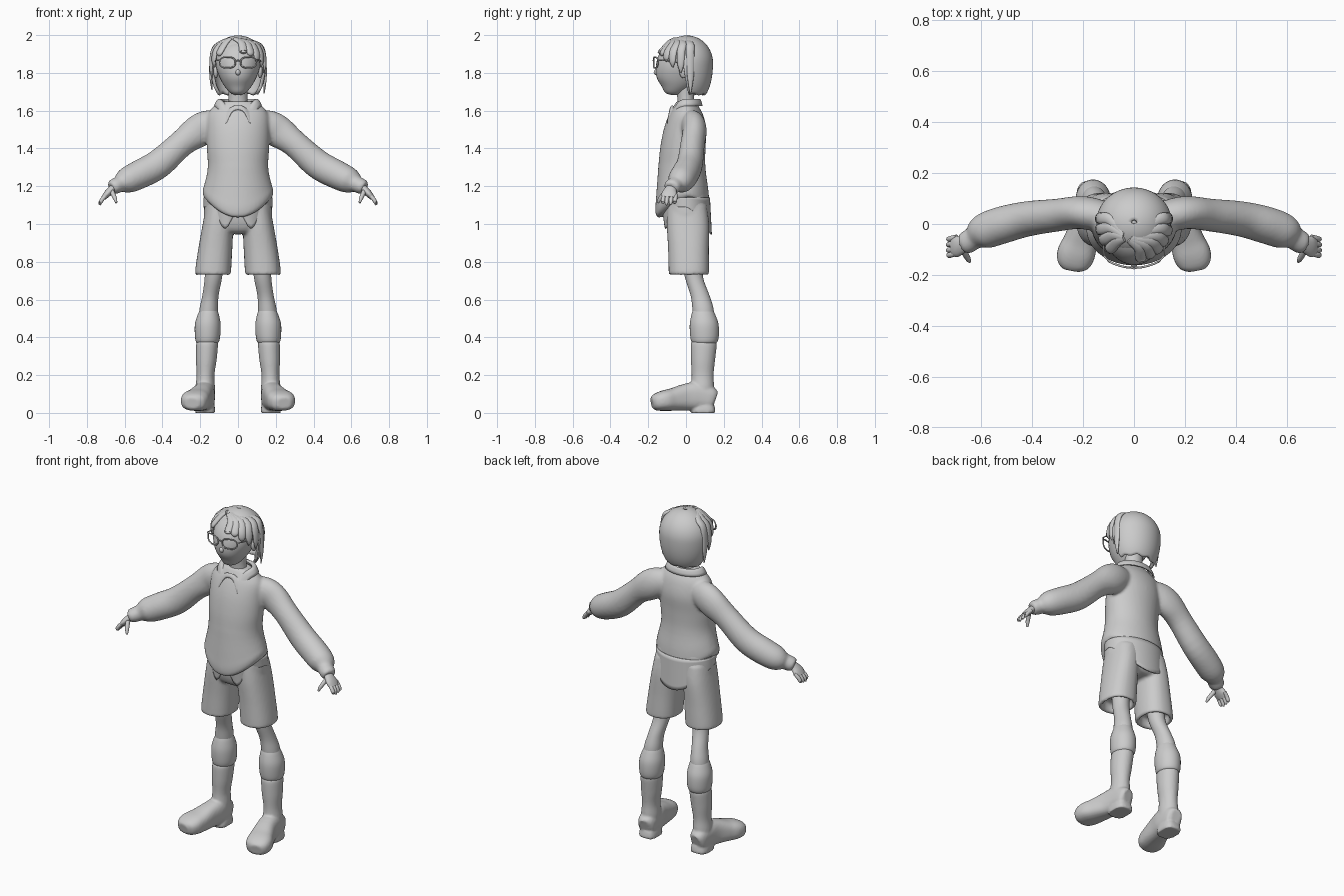
import bpy, bmesh
from math import sin, cos, pi, radians, exp, degrees, copysign
from mathutils import Vector

X, Y, Z = Vector((1, 0, 0)), Vector((0, 1, 0)), Vector((0, 0, 1))


def surface(f, nu=32, nv=16, cap=True):
    """Tube-like grid: f(angle, 0..1) gives each point."""
    verts = [Vector(f(2 * pi * i / nu, j / nv)) for j in range(nv + 1) for i in range(nu)]
    faces = [(j * nu + i, j * nu + (i + 1) % nu, (j + 1) * nu + (i + 1) % nu, (j + 1) * nu + i)
             for j in range(nv) for i in range(nu)]
    if cap:
        faces += [tuple(range(nu)), tuple(range(nv * nu, (nv + 1) * nu))]
    return verts, faces


def loft(rings, up=X, axis=None, n=32, steps=4, power=2):
    """Smooth skin through oval rings (x, y, z, radius along up, other radius)."""
    last = len(rings) - 1

    def spline(s):
        i = min(int(s), last - 1)
        t = s - i
        p = [rings[max(0, min(last, i + k))] for k in (-1, 0, 1, 2)]
        return [0.5 * (2 * b + (c - a) * t + (2 * a - 5 * b + 4 * c - d) * t * t
                       + (3 * b - a - 3 * c + d) * t ** 3) for a, b, c, d in zip(*p)]

    def f(a, v):
        s = v * last
        r = spline(s)
        t = axis or (Vector(spline(min(last, s + .1))[:3]) - Vector(spline(max(0, s - .1))[:3])).normalized()
        u = (up - t * up.dot(t)).normalized()
        c, q = [copysign(abs(k) ** (2 / power), k) for k in (cos(a), sin(a))]
        return Vector(r[:3]) + u * r[3] * c + t.cross(u) * r[4] * q
    return surface(f, n, last * steps)


def flip(piece):
    return [Vector((-v.x, v.y, v.z)) for v in piece[0]], piece[1]


def make(name, pieces, voxel=0, mirror=False, thick=0, smooth=3):
    bm = bmesh.new()
    for verts, faces in pieces:
        vs = [bm.verts.new(v) for v in verts]
        for fc in faces:
            bm.faces.new([vs[i] for i in fc])
    bmesh.ops.recalc_face_normals(bm, faces=bm.faces)
    me = bpy.data.meshes.new(name)
    bm.to_mesh(me)
    bm.free()
    ob = bpy.data.objects.new(name, me)
    bpy.context.collection.objects.link(ob)
    bpy.context.view_layer.objects.active = ob
    ob.select_set(True)
    bpy.ops.object.shade_smooth_by_angle(angle=radians(60))
    ob.select_set(False)
    if thick:
        m = ob.modifiers.new("Thickness", 'SOLIDIFY')
        m.thickness, m.offset = thick, 0
    if voxel:
        m = ob.modifiers.new("Fuse", 'REMESH')
        m.mode, m.voxel_size, m.use_smooth_shade = 'VOXEL', voxel, True
        m = ob.modifiers.new("Relax", 'SMOOTH')
        m.factor, m.iterations = .5, smooth
    if mirror:
        ob.modifiers.new("Mirror", 'MIRROR')
    return ob


def wire(name, pts, r, closed=False, mirror=False):
    cu = bpy.data.curves.new(name, 'CURVE')
    cu.dimensions, cu.bevel_depth, cu.bevel_resolution = '3D', r, 2
    sp = cu.splines.new('POLY')
    sp.points.add(len(pts) - 1)
    for p, q in zip(sp.points, pts):
        p.co = (*q, 1)
    sp.use_cyclic_u, sp.use_smooth = closed, True
    ob = bpy.data.objects.new(name, cu)
    bpy.context.collection.objects.link(ob)
    if mirror:
        ob.modifiers.new("Mirror", 'MIRROR')


def ball(c, r):
    return surface(lambda a, v: (c[0] + r[0] * cos(a) * sin(.05 + 3.04 * v),
                                 c[1] + r[1] * sin(a) * sin(.05 + 3.04 * v),
                                 c[2] + r[2] * cos(.05 + 3.04 * v)), 16, 10)


# Sweater: torso with dipping hem, sleeves and cuffs fused together
torso = loft([(0, 0, 1.65, .08, .05), (0, 0, 1.63, .12, .062), (0, 0, 1.58, .16, .09), (0, -.005, 1.5, .168, .113),
              (0, -.017, 1.4, .165, .12), (0, -.022, 1.3, .16, .125), (0, -.02, 1.22, .178, .138),
              (0, -.02, 1.18, .187, .142), (0, -.015, 1.155, .182, .135), (0, -.01, 1.16, .15, .1)], axis=-Z, n=48)
for v in torso[0]:
    w = max(0, min(1, (1.3 - v.z) / .13))
    k = max(0, 1 - (v.x / .19) ** 2)
    v.z -= w * k * (.12 if v.y < 0 else .06)
sleeve = loft([(.08, .02, 1.53, .055, .07), (.16, .038, 1.517, .064, .085), (.22, .045, 1.485, .064, .085),
               (.3, .035, 1.425, .064, .071), (.42, .02, 1.318, .069, .077), (.52, -.005, 1.263, .073, .076),
               (.59, -.03, 1.23, .069, .068), (.625, -.052, 1.212, .048, .046)], up=Y)
cuff = loft([(.61, -.046, 1.22, .036, .034), (.625, -.054, 1.212, .044, .042),
             (.66, -.075, 1.196, .044, .04), (.672, -.081, 1.19, .034, .03)], up=Y)
make("sweater", [torso, sleeve, flip(sleeve), cuff, flip(cuff)], voxel=.009)


# Shirt tails below the sweater: two lobes in front, one behind
def tails(a, v):
    s, c = sin(a), cos(a)
    if s < 0:
        low = 1.09 - .115 * exp(-((abs(c) - .38) / .25) ** 2)
    else:
        low = 1.09 - .145 * s ** 1.5
    z = 1.14 + (low - 1.14) * v
    ry = .125 + .01 * v if s > 0 else .135 - .022 * v
    return .178 * c, -.002 + ry * s, z


make("shirt_tails", [surface(tails, 64, 8, False)], thick=.008)


# Shirt collar with two front points
def collar(a, v):
    front = max(0, -sin(a))
    d = abs((degrees(a) - 270 + 180) % 360 - 180)
    g = exp(-((d - 35) / 15) ** 2)
    zi, zo = 1.65 - .045 * front ** 2, 1.625 - .085 * g - .02 * front
    rx, ry = .085 + .038 * v, .062 + (.022 + .032 * g) * v
    return rx * cos(a), ry * sin(a), zi + (zo - zi) * v + .02 * sin(pi * v)


make("collar", [surface(collar, 64, 6, False)], thick=.008)

# Shorts: pelvis and hollow-ended legs
pelvis = loft([(0, 0, 1.17, .165, .115), (0, 0, 1.1, .178, .12), (0, .005, 1.02, .178, .118),
               (0, .01, .97, .15, .105), (0, .01, .95, .1, .08)], axis=-Z, power=2.3)
short = loft([(.09, .005, 1.1, .08, .105), (.105, .01, 1.0, .082, .112), (.12, .013, .87, .09, .108),
              (.131, .015, .76, .095, .107), (.132, .015, .732, .092, .104), (.132, .018, .735, .076, .086),
              (.132, .02, .78, .07, .078)], axis=-Z, power=2.3)
make("shorts", [pelvis, short, flip(short)], voxel=.009)

# Legs, socks and boots
make("leg", [loft([(.122, .03, .84, .052, .055), (.13, .042, .72, .046, .048), (.146, .075, .62, .043, .05),
                   (.155, .09, .55, .049, .056), (.16, .095, .48, .05, .055)], axis=-Z)], mirror=True)
make("sock_cuff", [loft([(.155, .09, .545, .046, .053), (.157, .092, .52, .056, .063), (.16, .096, .47, .068, .076),
                         (.161, .098, .41, .067, .076), (.162, .098, .375, .06, .068),
                         (.162, .098, .365, .045, .05)], axis=-Z)], mirror=True)
shaft = loft([(.162, .095, .38, .054, .064), (.164, .094, .36, .058, .069), (.168, .09, .28, .055, .064),
              (.172, .088, .2, .047, .058), (.174, .087, .13, .052, .062), (.176, .088, .05, .05, .055)], axis=-Z)
foot = loft([(.172, .153, .07, .028, .04), (.174, .135, .075, .048, .06), (.178, .06, .088, .056, .075),
             (.19, 0, .083, .058, .071), (.21, -.07, .071, .068, .06), (.228, -.12, .064, .074, .054),
             (.239, -.16, .056, .062, .044), (.243, -.18, .052, .036, .03)], power=2.6)
heel = loft([(.174, .09, 0, .052, .064), (.174, .09, .015, .053, .065), (.174, .09, .04, .05, .06)], axis=Z, power=3)
make("boot", [shaft, foot, heel], voxel=.007, mirror=True, smooth=2)

# Hands: palm, four fingers and thumb
hand = [loft([(.65, -.07, 1.202, .026, .02), (.675, -.083, 1.178, .034, .02), (.695, -.088, 1.157, .042, .018),
              (.712, -.09, 1.138, .036, .013)], up=Y, n=16)]
for y, tip in ((-.12, 1.112), (-.1, 1.1), (-.078, 1.102), (-.057, 1.115)):
    hand.append(loft([(.695, y + .006, 1.155, .01, .01), (.715, y, 1.135, .0115, .011), (.728, y - .003, 1.115, .01, .01),
                      (.732, y - .005, tip, .005, .005)], up=Y, n=12))
hand.append(loft([(.672, -.095, 1.18, .013, .013), (.66, -.12, 1.155, .013, .012), (.65, -.138, 1.132, .011, .01),
                  (.644, -.148, 1.112, .005, .005)], up=Y, n=12))
make("hand", hand, mirror=True)

# Neck, head, nose and ears
make("neck", [loft([(0, 0, 1.58, .062, .055), (0, 0, 1.63, .053, .045), (0, -.002, 1.68, .05, .045),
                    (0, -.005, 1.76, .055, .05)], axis=Z)])
make("head", [loft([(0, -.06, 1.684, .018, .02), (0, -.06, 1.695, .042, .05), (0, -.045, 1.73, .072, .085),
                    (0, -.035, 1.775, .097, .12), (0, -.026, 1.83, .116, .134), (0, -.012, 1.89, .119, .134),
                    (0, 0, 1.94, .1, .112), (0, 0, 1.975, .05, .06)], axis=Z)])
make("nose", [ball((0, -.157, 1.803), (.013, .014, .016))])
make("ear", [ball((.117, -.012, 1.81), (.014, .024, .038))], mirror=True)


# Hair: bob shell, short over the face and long behind
def bob(a, v):
    front = -sin(a)
    t = max(0, min(1, (.3 - front) / .42))
    t = t * t * (3 - 2 * t)
    phi = radians(66 + 79 * t + 2 * t * cos(9 * a)) * (.03 + .97 * v)
    k = cos(phi)
    r = sin(phi) ** (1 if k > 0 else .6)
    return .14 * r * cos(a), .005 + .13 * r * sin(a), 1.853 + k * (.137 if k > 0 else .2)


make("hair", [surface(bob, 64, 24, False)], thick=.016)

# Hair locks swept from the parting: (angle from front, tip height)
locks = []
for deg, tip in ((-98, 1.71), (-80, 1.77), (-62, 1.83), (-44, 1.89), (12, 1.92), (28, 1.89),
                 (44, 1.86), (60, 1.83), (78, 1.8), (98, 1.69)):
    s, c = sin(radians(deg)), cos(radians(deg))

    def at(k, z, w, h):
        return (.142 * s * k, .003 - .147 * c * k, z, w, h)
    path = [(-.025 + .02 * s, -.045 - .02 * c, 1.982, .012, .006), at(.68, 1.958, .021, .011),
            at(.95, 1.915, .022, .011), at(1.02, 1.9 - (1.9 - tip) * .55, .018, .009), at(.98, tip, .003, .003)]
    if tip > 1.88:
        path[3] = at(1.0, (1.915 + tip) / 2 - .005, .016, .009)
    locks.append(loft(path, up=Vector((c, s, 0)), n=12))
make("hair_locks", locks)

# Glasses: rims, bridge and temples
rim = []
for i in range(32):
    a = 2 * pi * i / 32
    x = .056 + .042 * copysign(abs(cos(a)) ** .8, cos(a))
    rim.append((x, -.172 + 2.6 * x * x, 1.855 + .029 * copysign(abs(sin(a)) ** .8, sin(a))))
wire("glasses_rim", rim, .004, closed=True, mirror=True)
wire("glasses_bridge", [(-.015, -.17, 1.862), (0, -.174, 1.866), (.015, -.17, 1.862)], .004)
wire("glasses_temple", [(.097, -.148, 1.866), (.117, -.125, 1.868), (.125, -.02, 1.85), (.122, .01, 1.825)],
     .0035, mirror=True)
